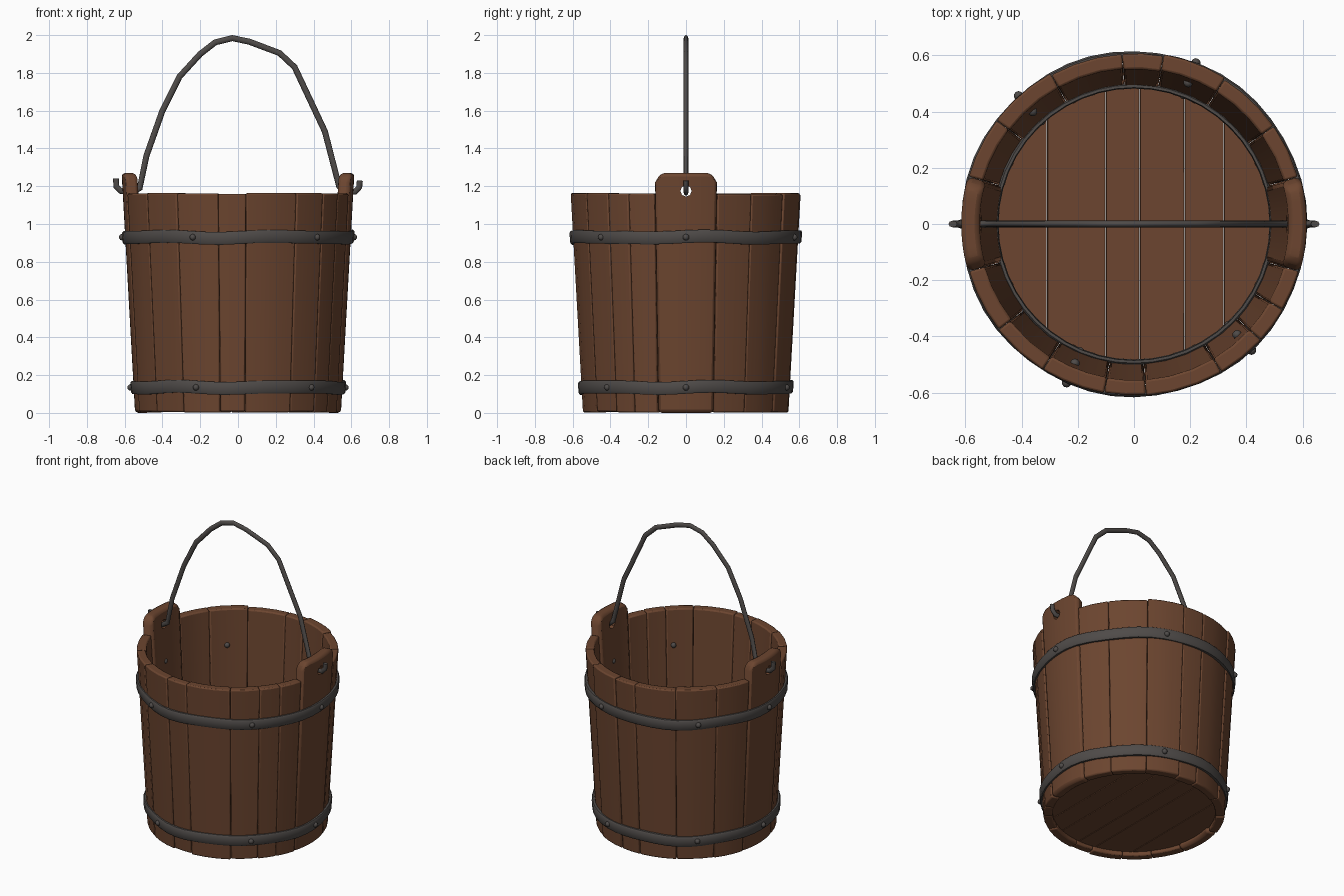
import bpy, bmesh, math, random
from mathutils import Vector

random.seed(4)
if "Cube" in bpy.data.objects:
    bpy.data.objects.remove(bpy.data.objects["Cube"], do_unlink=True)

HEIGHT = 1.16


def material(name, color, rough):
    m = bpy.data.materials.new(name)
    m.use_nodes = True
    m.diffuse_color = color
    bsdf = m.node_tree.nodes["Principled BSDF"]
    bsdf.inputs["Base Color"].default_value = color
    bsdf.inputs["Roughness"].default_value = rough
    return m


WOOD = material("brown wood", (0.15, 0.06, 0.029, 1), 0.8)
IRON = material("dark iron", (0.078, 0.07, 0.066, 1), 0.6)


def select(obj):
    bpy.ops.object.select_all(action="DESELECT")
    obj.select_set(True)
    bpy.context.view_layer.objects.active = obj


def finish(name, bm, mat, bevel=0):
    bmesh.ops.recalc_face_normals(bm, faces=bm.faces)
    mesh = bpy.data.meshes.new(name)
    bm.to_mesh(mesh)
    bm.free()
    mesh.materials.append(mat)
    obj = bpy.data.objects.new(name, mesh)
    bpy.context.collection.objects.link(obj)
    select(obj)
    if bevel:
        mod = obj.modifiers.new("soft edges", "BEVEL")
        mod.width = bevel
        mod.segments = 2
        mod.angle_limit = math.radians(40)
    bpy.ops.object.shade_smooth_by_angle(angle=math.radians(40))
    return obj


def outer_radius(z):
    return 0.545 + 0.065 * z / HEIGHT


def polar(r, a, z):
    return Vector((r * math.cos(a), r * math.sin(a), z))


def loft(bm, rings, closed):
    """Skin a row of equal vertex loops, capped or joined end to end."""
    loops = [[bm.verts.new(p) for p in ring] for ring in rings]
    pairs = list(zip(loops, loops[1:]))
    if closed:
        pairs.append((loops[-1], loops[0]))
    for a, b in pairs:
        for i in range(len(a)):
            j = (i + 1) % len(a)
            bm.faces.new((a[i], a[j], b[j], b[i]))
    if not closed:
        bm.faces.new(loops[0])
        bm.faces.new(loops[-1])


def stave(name, start, end, ear):
    gap = 0.001
    a0, a1 = math.radians(start) + gap, math.radians(end) - gap
    steps = 12 if ear else max(2, round((end - start) / 8))
    shift = 0 if ear else random.uniform(-0.004, 0.004)
    thick = 0.066 if ear else random.uniform(0.052, 0.06)
    bottom = 0 if ear else random.uniform(0, 0.008)
    rings = []
    for i in range(steps + 1):
        t = i / steps
        a = a0 + (a1 - a0) * t
        top = HEIGHT + shift
        if ear:
            # Shoulders of the raised ear are rounded off
            edge = max(0, abs(2 * t - 1) - 0.67) / 0.33
            top = 1.22 + 0.05 * math.sqrt(max(0, 1 - edge ** 2))
        ro, rt = outer_radius(bottom) + shift, outer_radius(top) + shift
        rings.append([polar(ro, a, bottom), polar(rt, a, top),
                      polar(rt - thick, a, top), polar(ro - thick, a, bottom)])
    bm = bmesh.new()
    loft(bm, rings, False)
    return finish(name, bm, WOOD, 0.018 if ear else 0.008)


# Staves of uneven width, with a raised ear on each side
seams = [-16, 16, 35, 58, 80, 94, 119, 143, 164, 196,
         218, 238, 260, 274, 300.5, 317.5, 330, 344]
for n, (start, end) in enumerate(zip(seams, seams[1:])):
    is_ear = start in (-16, 164)
    side = "left" if start == -16 else "right"
    obj = stave(f"{side}_ear_stave" if is_ear else f"stave_{n}", start, end, is_ear)
    if is_ear:
        # Drilled hole for the handle
        bpy.ops.mesh.primitive_cylinder_add(
            vertices=8, radius=0.03, depth=0.4,
            location=(0.58 if side == "left" else -0.58, 0, 1.175),
            rotation=(0, math.pi / 2, 0))
        cutter = bpy.context.object
        cutter.hide_render = True
        select(obj)
        bpy.ops.object.modifier_apply(modifier="soft edges")
        cut = obj.modifiers.new("handle hole", "BOOLEAN")
        cut.operation = "DIFFERENCE"
        cut.object = cutter
        bpy.ops.object.modifier_apply(modifier="handle hole")
        bpy.data.objects.remove(cutter, do_unlink=True)

# Floor boards, each a slice of a disc
FLOOR_R = 0.495
cuts = [-FLOOR_R + 0.002, -0.31, -0.1, 0.02, 0.18, 0.32, FLOOR_R - 0.002]
for n, (x0, x1) in enumerate(zip(cuts, cuts[1:])):
    x0, x1 = x0 + 0.001, x1 - 0.001
    rings = []
    for i in range(9):
        x = x0 + (x1 - x0) * i / 8
        y = math.sqrt(FLOOR_R ** 2 - x ** 2)
        rings.append([(x, -y, 0.03), (x, y, 0.03), (x, y, 0.08), (x, -y, 0.08)])
    bm = bmesh.new()
    loft(bm, rings, False)
    finish(f"floor_board_{n}", bm, WOOD, 0.003)


def hoop(name, z, inner, outer, half, wobble):
    rings = []
    for i in range(48):
        a = 2 * math.pi * i / 48
        dz = wobble * (math.sin(5 * a + z) + 0.6 * math.sin(8 * a))
        dr = wobble * 0.5 * math.sin(7 * a + 1)
        lean = 0.056 * half
        rings.append([polar(r + dr, a, z + dz + h) for r, h in (
            (inner - lean, -half), (outer - lean - 0.006, -half),
            (outer - lean, -half * 0.75), (outer + lean, half * 0.75),
            (outer + lean - 0.006, half), (inner + lean, half))])
    bm = bmesh.new()
    loft(bm, rings, True)
    return finish(name, bm, IRON)


# Iron hoops and their rivets
for label, z in (("upper", 0.93), ("lower", 0.135)):
    r = outer_radius(z)
    hoop(f"{label}_hoop", z, r - 0.02, r + 0.017, 0.034, 0.004)
    for n, deg in enumerate((0, 69, 132, 180, 247, 313)):
        a = math.radians(deg)
        for place, rad in (("outer", r + 0.017), ("inner", r - 0.058)):
            bpy.ops.mesh.primitive_uv_sphere_add(
                segments=10, ring_count=6, radius=0.017, location=polar(rad, a, z))
            rivet = bpy.context.object
            rivet.name = f"{label}_{place}_rivet_{n}"
            rivet.data.materials.append(IRON)
            bpy.ops.object.shade_smooth()
hoop("inner_floor_hoop", 0.13, 0.484, 0.5, 0.03, 0)

# Bent handle, hooked through both ears
path = [(-0.645, 1.24), (-0.645, 1.2), (-0.62, 1.175), (-0.56, 1.165),
        (-0.52, 1.19), (-0.485, 1.36), (-0.4, 1.6), (-0.31, 1.78),
        (-0.2, 1.9), (-0.12, 1.962), (-0.03, 1.984), (0.06, 1.965),
        (0.22, 1.905), (0.3, 1.83), (0.38, 1.66), (0.46, 1.49),
        (0.535, 1.2), (0.57, 1.17), (0.62, 1.17), (0.642, 1.195), (0.645, 1.23)]
curve = bpy.data.curves.new("handle", "CURVE")
curve.dimensions = "3D"
curve.bevel_depth = 0.016
curve.bevel_resolution = 2
curve.use_fill_caps = True
spline = curve.splines.new("POLY")
spline.points.add(len(path) - 1)
for point, (x, z) in zip(spline.points, path):
    point.co = (x, 0, z, 1)
curve.materials.append(IRON)
handle = bpy.data.objects.new("handle", curve)
bpy.context.collection.objects.link(handle)
handle.scale.y = 0.75
select(handle)
bpy.ops.object.convert(target="MESH")
bpy.ops.object.shade_smooth_by_angle(angle=math.radians(50))
